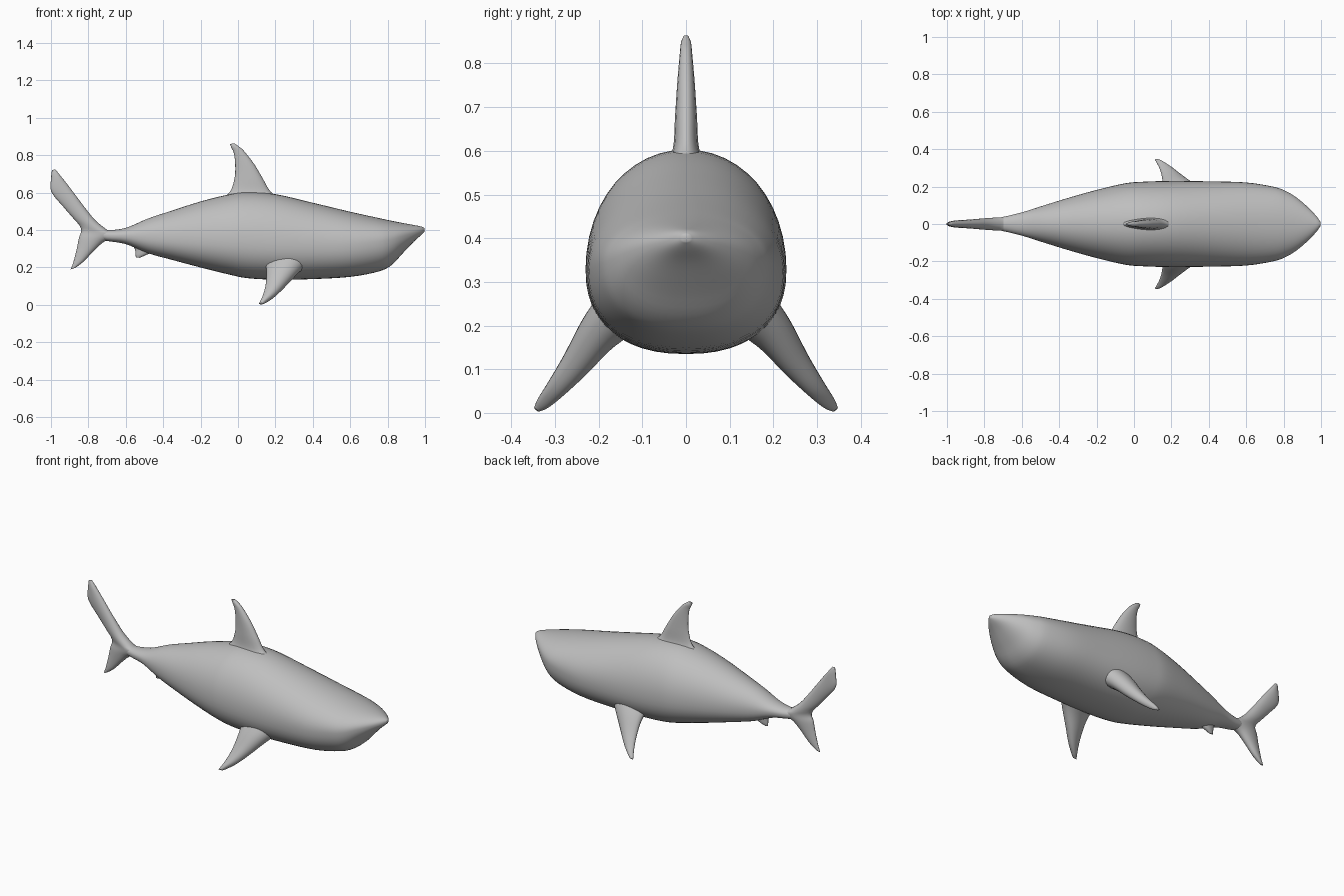
import bpy, bmesh, math
from mathutils import Vector

skin = bpy.data.materials.new("grey skin")
skin.diffuse_color = (0.52, 0.52, 0.52, 1)


def spline(rows, steps):
    """Catmull-Rom interpolation of rows of numbers."""
    out, n = [], len(rows)
    for i in range(n - 1):
        a, b, c, d = rows[max(i - 1, 0)], rows[i], rows[i + 1], rows[min(i + 2, n - 1)]
        for k in range(steps):
            t = k / steps
            out.append([0.5 * (2 * q + (r - p) * t + (2 * p - 5 * q + 4 * r - s) * t * t
                               + (3 * q - p - 3 * r + s) * t ** 3)
                        for p, q, r, s in zip(a, b, c, d)])
    return out + [list(rows[-1])]


def loft(name, rings):
    """Skin a list of closed rings, capped at both ends, shaded smooth."""
    bm = bmesh.new()
    loops = [[bm.verts.new(p) for p in ring] for ring in rings]
    n = len(loops[0])
    for a, b in zip(loops, loops[1:]):
        for i in range(n):
            j = (i + 1) % n
            bm.faces.new((a[i], a[j], b[j], b[i]))
    for ring in (loops[0], loops[-1]):
        centre = bm.verts.new(sum((v.co for v in ring), Vector()) / n)
        for i in range(n):
            bm.faces.new((ring[i], ring[(i + 1) % n], centre))
    bmesh.ops.recalc_face_normals(bm, faces=bm.faces)
    mesh = bpy.data.meshes.new(name)
    bm.to_mesh(mesh)
    bm.free()
    for f in mesh.polygons:
        f.use_smooth = True
    mesh.materials.append(skin)
    obj = bpy.data.objects.new(name, mesh)
    bpy.context.collection.objects.link(obj)
    return obj


def fin(name, sections, normal=(0, 1, 0), sides=20):
    """Sections: leading xyz, trailing xyz, half thickness."""
    normal, rings = Vector(normal).normalized(), []
    for s in spline(sections, 5):
        lead, trail, thick = Vector(s[0:3]), Vector(s[3:6]), s[6]
        ring = []
        for i in range(sides):
            a = math.tau * i / sides
            u = (1 - math.cos(a)) / 2
            # fuller near the leading edge, thinner near the trailing edge
            ring.append(lead.lerp(trail, u) + normal * thick * math.sin(a) * (1.15 - 0.4 * u))
        rings.append(ring)
    return loft(name, rings)


def flat_fin(name, rows):
    """Upright fin on the centre plane: lead x, lead z, trail x, trail z, half thickness."""
    return fin(name, [(a, 0, b, c, 0, d, t) for a, b, c, d, t in rows])


# Body: x, top z, bottom z, half width, z of the widest line
stations = [
    (-0.80, 0.410, 0.365, 0.018, 0.390), (-0.70, 0.400, 0.342, 0.038, 0.372),
    (-0.60, 0.412, 0.325, 0.062, 0.370), (-0.48, 0.462, 0.276, 0.100, 0.362),
    (-0.35, 0.505, 0.240, 0.140, 0.355), (-0.20, 0.553, 0.200, 0.182, 0.350),
    (-0.05, 0.590, 0.163, 0.217, 0.345), (0.05, 0.603, 0.143, 0.226, 0.340),
    (0.20, 0.592, 0.135, 0.230, 0.330), (0.40, 0.546, 0.138, 0.228, 0.325),
    (0.60, 0.498, 0.150, 0.222, 0.325), (0.75, 0.465, 0.178, 0.198, 0.340),
    (0.82, 0.450, 0.212, 0.172, 0.350), (0.88, 0.438, 0.275, 0.133, 0.368),
    (0.94, 0.427, 0.338, 0.080, 0.385), (0.98, 0.419, 0.374, 0.036, 0.395),
    (0.997, 0.410, 0.392, 0.010, 0.401),
]
rings = []
for x, top, bottom, width, mid in spline(stations, 4):
    ring = []
    for i in range(48):
        a = math.tau * i / 48
        c, s = math.cos(a), math.sin(a)
        power = 2 / 2.05 if s > 0 else 2 / 2.3
        height = top - mid if s > 0 else mid - bottom
        ring.append((x, math.copysign(abs(c) ** power, c) * width,
                     mid + math.copysign(abs(s) ** power, s) * height))
    rings.append(ring)
loft("body", rings)

# Dorsal fin
flat_fin("dorsal_fin", [
    (0.24, 0.560, -0.09, 0.560, 0.050), (0.175, 0.605, -0.04, 0.610, 0.031),
    (0.130, 0.680, -0.018, 0.680, 0.026), (0.085, 0.755, -0.015, 0.750, 0.021),
    (0.030, 0.825, -0.022, 0.810, 0.015), (0.000, 0.850, -0.036, 0.842, 0.012),
    (-0.020, 0.864, -0.044, 0.860, 0.006)])

# Tail fin, from the lower tip up to the upper tip
flat_fin("tail_fin", [
    (-0.870, 0.198, -0.895, 0.190, 0.006), (-0.825, 0.232, -0.880, 0.230, 0.016),
    (-0.770, 0.290, -0.862, 0.300, 0.024), (-0.715, 0.338, -0.850, 0.360, 0.031),
    (-0.640, 0.370, -0.838, 0.395, 0.036), (-0.700, 0.402, -0.848, 0.425, 0.034),
    (-0.765, 0.455, -0.880, 0.462, 0.030), (-0.830, 0.535, -0.930, 0.520, 0.025),
    (-0.905, 0.635, -0.998, 0.605, 0.020), (-0.950, 0.692, -0.999, 0.680, 0.015),
    (-0.977, 0.725, -0.995, 0.720, 0.006)])

# Small fin under the tail stalk
flat_fin("anal_fin", [
    (-0.42, 0.310, -0.58, 0.335, 0.022), (-0.465, 0.280, -0.552, 0.300, 0.018),
    (-0.495, 0.265, -0.548, 0.270, 0.013), (-0.525, 0.252, -0.546, 0.253, 0.005)])

# Pair of pectoral fins
for side, label in ((-1, "right"), (1, "left")):
    rows = [
        (0.400, 0.130, 0.250, 0.140, 0.140, 0.245, 0.070),
        (0.330, 0.195, 0.185, 0.152, 0.205, 0.185, 0.050),
        (0.260, 0.250, 0.110, 0.148, 0.260, 0.110, 0.035),
        (0.205, 0.295, 0.055, 0.134, 0.303, 0.055, 0.024),
        (0.160, 0.326, 0.022, 0.120, 0.330, 0.022, 0.016),
        (0.135, 0.342, 0.007, 0.112, 0.344, 0.007, 0.007)]
    fin(label + "_pectoral_fin",
        [(a, side * b, c, d, side * e, f, t) for a, b, c, d, e, f, t in rows],
        normal=(0, side * 0.74, 0.67))
